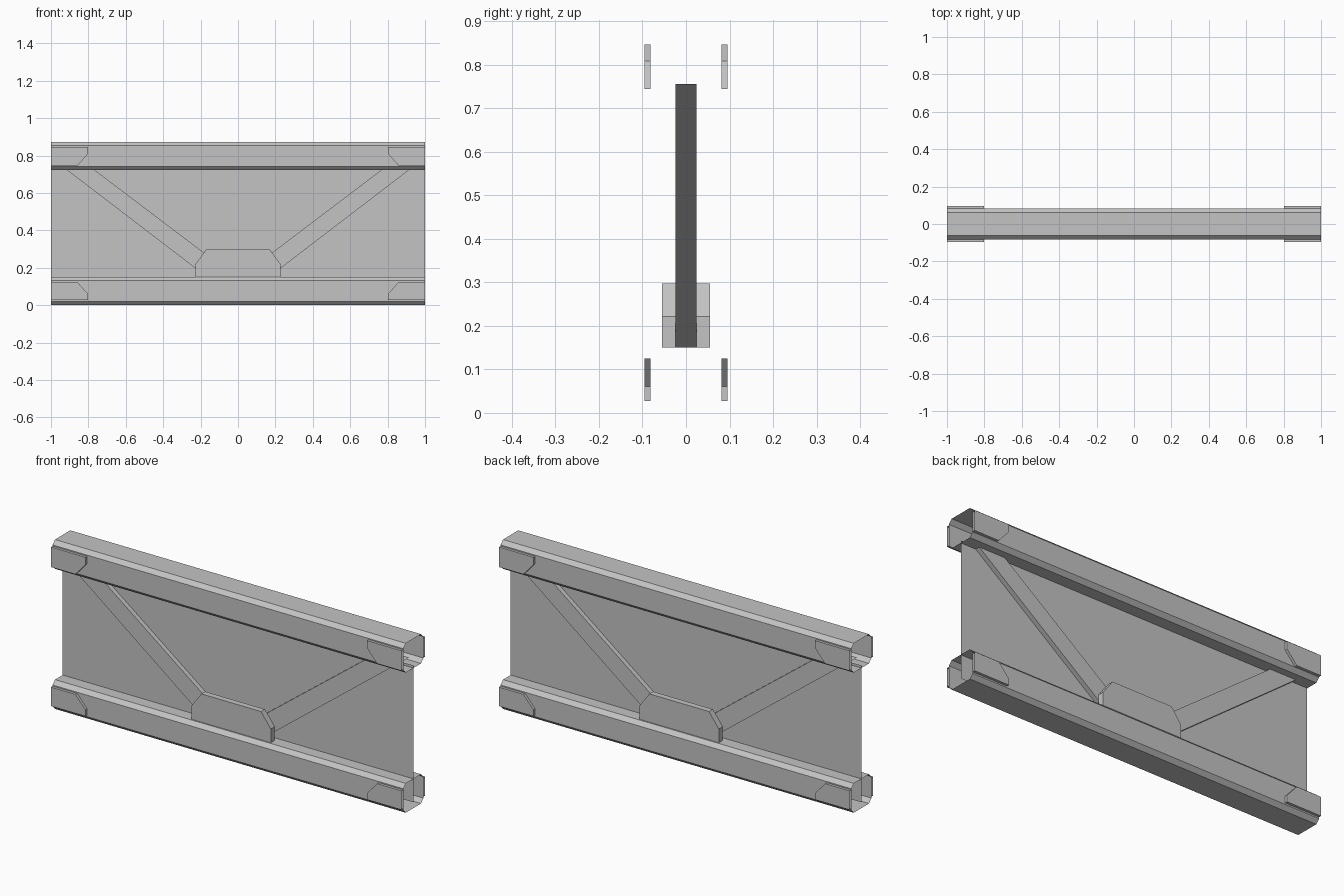
import bpy, bmesh

if "Cube" in bpy.data.objects:
    bpy.data.objects.remove(bpy.data.objects["Cube"], do_unlink=True)

steel = bpy.data.materials.new("grey_steel")
steel.use_nodes = True
GREY = (0.55, 0.55, 0.55, 1)
steel.diffuse_color = GREY
steel.node_tree.nodes["Principled BSDF"].inputs["Base Color"].default_value = GREY


def extrude(name, profile, to_3d, start, end, caps=True, open_ends=False):
    """Sweep a closed profile from start to end; to_3d maps (u, v, depth) to a point."""
    bm = bmesh.new()
    a, b = ([bm.verts.new(to_3d(u, v, d)) for u, v in profile] for d in (start, end))
    n = len(profile)
    for i in range(n):
        j = (i + 1) % n
        bm.faces.new((a[i], a[j], b[j], b[i]))
    if caps:
        bm.faces.new(a[::-1])
        bm.faces.new(b)
    bmesh.ops.recalc_face_normals(bm, faces=bm.faces)
    if open_ends:
        outer = [f for f in bm.faces if all(abs(v.co.x) > 0.999 for v in f.verts)]
        bmesh.ops.delete(bm, geom=outer, context='FACES_ONLY')
    mesh = bpy.data.meshes.new(name)
    bm.to_mesh(mesh)
    bm.free()
    mesh.materials.append(steel)
    obj = bpy.data.objects.new(name, mesh)
    bpy.context.collection.objects.link(obj)
    return obj


def along_x(u, v, d):
    return (d, u, v)


def along_y(u, v, d):
    return (u, d, v)


W, C, H = 0.082, 0.02, 0.151     # chord half width, chamfer, height

# Hollow chamfered chords, open at both ends
for name, z in (("lower_chord", 0.0), ("upper_chord", 0.722)):
    half = [(W - C, z), (W, z + C), (W, z + H - C), (W - C, z + H)]
    ring = half + [(-y, h) for y, h in reversed(half)]
    extrude(name, ring, along_x, -1, 1, caps=False)

# Thin web sheet between the chords
bm = bmesh.new()
bm.faces.new([bm.verts.new((x, 0, z)) for x, z in ((-1, 0.03), (1, 0.03), (1, 0.735), (-1, 0.735))])
mesh = bpy.data.meshes.new("web_panel")
bm.to_mesh(mesh)
bm.free()
mesh.materials.append(steel)
bpy.context.collection.objects.link(bpy.data.objects.new("web_panel", mesh))

# Diagonal braces on both halves
for side, s in (("left", 1), ("right", -1)):
    brace = [(0.166, 0.15), (0.958, 0.756), (0.81, 0.756), (0.01, 0.15)]
    extrude(side + "_brace", [(s * x, z) for x, z in brace], along_y, -0.0245, 0.0245)

# Central gusset plates and corner splice plates, front and back
gusset = [(-0.226, 0.15), (0.226, 0.15), (0.226, 0.222), (0.17, 0.297),
          (-0.17, 0.297), (-0.226, 0.222)]
lower_plate = [(1, 0.0275), (0.803, 0.0275), (0.803, 0.061), (0.86, 0.125), (1, 0.125)]
upper_plate = [(1, 0.847), (0.803, 0.847), (0.803, 0.808), (0.86, 0.744), (1, 0.744)]
for face, f in (("front", -1), ("back", 1)):
    extrude(face + "_gusset", gusset, along_y, f * 0.0245, f * 0.0555)
    for side, s in (("left", 1), ("right", -1)):
        for level, plate in (("lower", lower_plate), ("upper", upper_plate)):
            extrude(f"{face}_{side}_{level}_plate", [(s * x, z) for x, z in plate],
                    along_y, f * W, f * 0.0955, open_ends=True)
